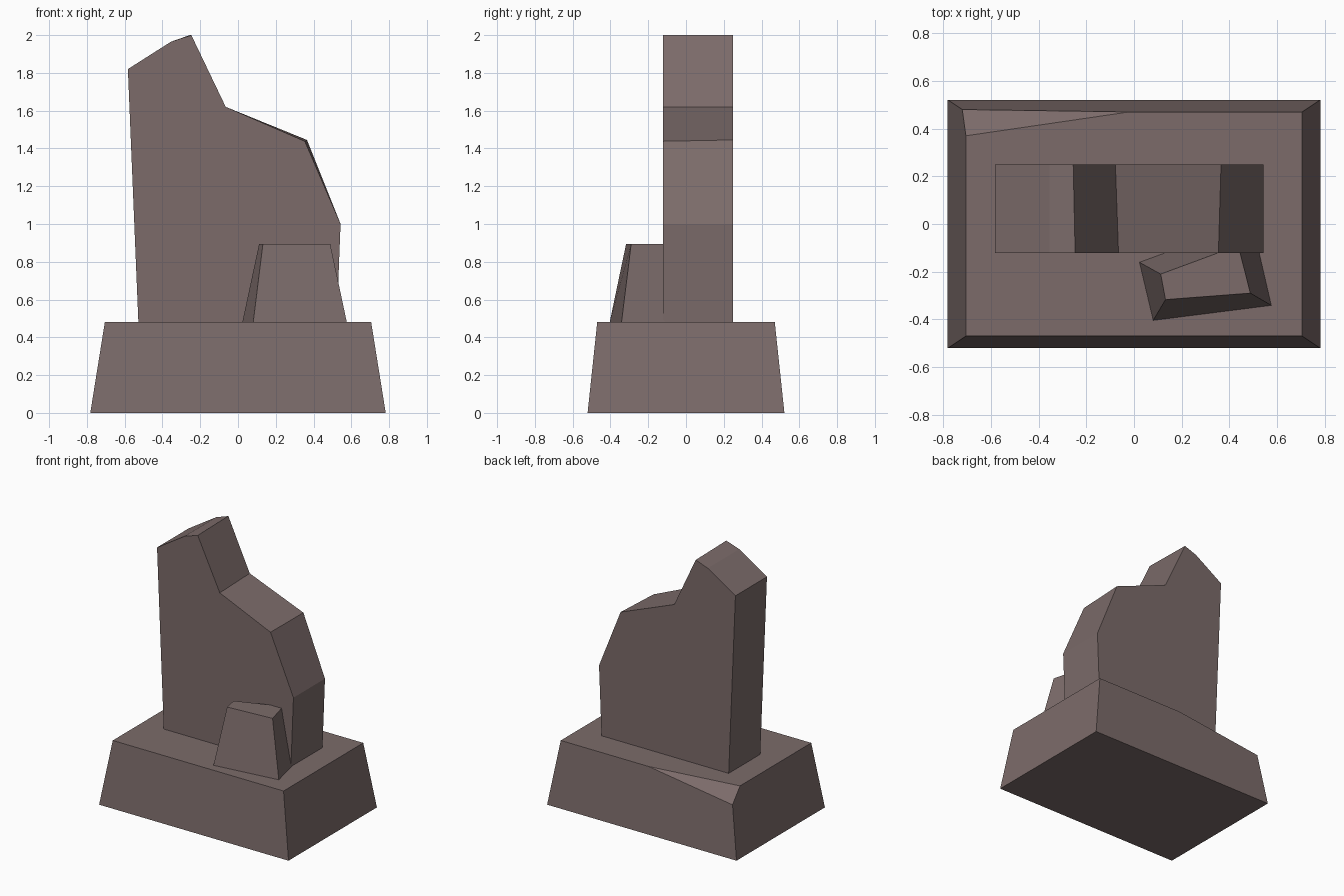
import bpy, bmesh
from mathutils import Vector

if "Cube" in bpy.data.objects:
    bpy.data.objects.remove(bpy.data.objects["Cube"])

stone = bpy.data.materials.new("weathered_stone")
stone.diffuse_color = (0.2, 0.148, 0.144, 1)
stone.use_nodes = True
stone.node_tree.nodes["Principled BSDF"].inputs["Base Color"].default_value = stone.diffuse_color


def loft(name, ring_a, ring_b):
    """Flat-faced solid between two matching point rings."""
    bm = bmesh.new()
    a = [bm.verts.new(p) for p in ring_a]
    b = [bm.verts.new(p) for p in ring_b]
    bm.faces.new(a)
    bm.faces.new(b)
    n = len(a)
    for i in range(n):
        j = (i + 1) % n
        bm.faces.new((a[i], a[j], b[j], b[i]))
    bmesh.ops.recalc_face_normals(bm, faces=bm.faces)
    me = bpy.data.meshes.new(name)
    bm.to_mesh(me)
    bm.free()
    me.materials.append(stone)
    ob = bpy.data.objects.new(name, me)
    bpy.context.collection.objects.link(ob)
    return ob


def rect(x, y, z):
    return [(-x, -y, z), (x, -y, z), (x, y, z), (-x, y, z)]


# Tapered plinth, with one chipped corner at the back left
plinth = loft("plinth", rect(0.782, 0.521, 0), rect(0.705, 0.47, 0.48))
p, q, r = Vector((-0.705, 0.37, 0.48)), Vector((-0.02, 0.47, 0.48)), Vector((-0.72, 0.48, 0.385))
normal = (q - p).cross(r - p)
if normal.z < 0:
    normal.negate()
bm = bmesh.new()
bm.from_mesh(plinth.data)
cut = bmesh.ops.bisect_plane(bm, geom=bm.verts[:] + bm.edges[:] + bm.faces[:],
                             plane_co=p, plane_no=normal, clear_outer=True)
bmesh.ops.holes_fill(bm, edges=[e for e in bm.edges if e.is_boundary])
bmesh.ops.recalc_face_normals(bm, faces=bm.faces)
bm.to_mesh(plinth.data)
bm.free()

# Broken upright slab: front and back outlines differ slightly
front = [(-0.527, 0.47), (-0.583, 1.82), (-0.355, 1.965), (-0.247, 2.0), (-0.065, 1.62),
         (0.354, 1.438), (0.543, 1.0), (0.522, 0.47)]
back = [(-0.527, 0.47), (-0.583, 1.82), (-0.355, 1.965), (-0.255, 2.0), (-0.078, 1.62),
        (0.365, 1.445), (0.543, 1.0), (0.522, 0.47)]
loft("broken_slab", [(x, -0.122, z) for x, z in front], [(x, 0.25, z) for x, z in back])

# Small leaning block in front of the slab
foot = [(0.022, -0.16), (0.08, -0.405), (0.577, -0.342), (0.495, 0.013)]
crown = [(0.112, -0.21), (0.132, -0.317), (0.488, -0.29), (0.437, -0.09)]
loft("fallen_block", [(x, y, 0.475) for x, y in foot], [(x, y, 0.895) for x, y in crown])
